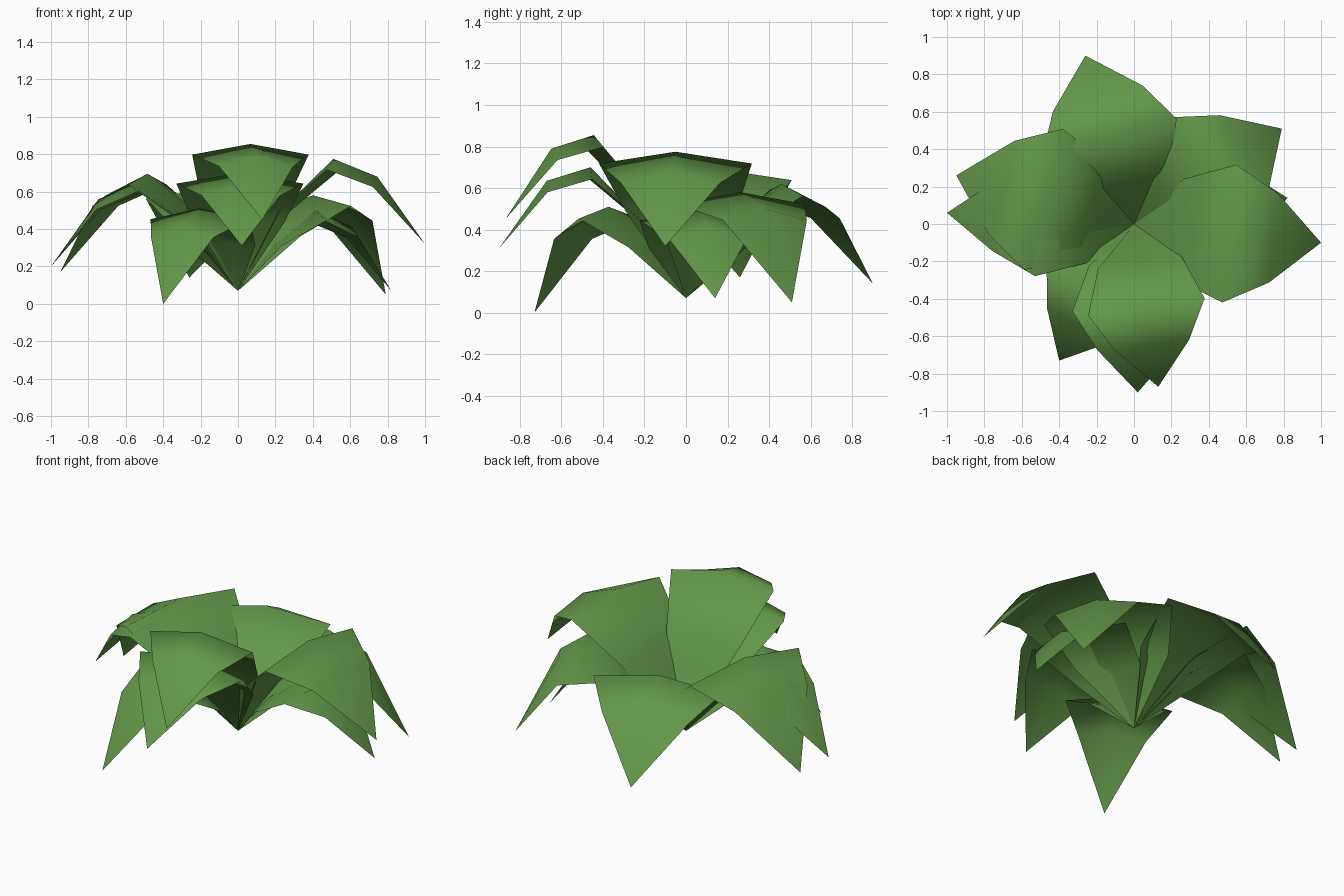
import bpy
from mathutils import Vector

cube = bpy.data.objects.get("Cube")
if cube:
    bpy.data.objects.remove(cube, do_unlink=True)

# Leaf green
green = bpy.data.materials.new("leaf_green")
green.use_nodes = True
colour = (0.125, 0.31, 0.066, 1)
green.diffuse_color = colour
shader = green.node_tree.nodes["Principled BSDF"]
shader.inputs["Base Color"].default_value = colour
shader.inputs["Roughness"].default_value = 0.8

ROOT = Vector((0, 0, 0.07))


def make_leaf(name, tip, crest, shoulder, wide, narrow):
    """Arching leaf: root point, three ribbed stations, drooping tip."""
    tip = Vector(tip)
    flat = Vector((tip.x, tip.y, 0))
    side = Vector((-tip.y, tip.x, 0)).normalized()
    # fraction along leaf, midrib height, half width, edge drop
    stations = [
        (0.24, crest * 0.64, wide * 0.72, 0.01),
        (0.51, crest, wide, 0.057),
        (0.745, shoulder, narrow, 0.055),
    ]
    verts = [ROOT]
    for along, height, half, drop in stations:
        mid = flat * along + Vector((0, 0, height))
        low = Vector((0, 0, drop))
        verts += [mid - side * half - low, mid, mid + side * half - low]
    verts.append(tip)
    last = len(verts) - 1

    faces = [(0, 1, 2), (0, 2, 3)]
    for row in range(len(stations) - 1):
        for col in (1, 2):
            a = row * 3 + col
            faces.append((a, a + 3, a + 4, a + 1))
    faces += [(last - 3, last, last - 2), (last - 2, last, last - 1)]

    mesh = bpy.data.meshes.new(name)
    mesh.from_pydata(verts, [], faces)
    mesh.materials.append(green)
    mesh.shade_smooth()
    leaf = bpy.data.objects.new(name, mesh)
    bpy.context.collection.objects.link(leaf)


# name, tip, crest height, shoulder height, half widths
leaves = [
    ("front_upper_leaf", (0.13, -0.87, 0.45), 0.855, 0.79, 0.315, 0.20),
    ("front_lower_leaf", (0.02, -0.90, 0.31), 0.70, 0.635, 0.34, 0.21),
    ("left_upper_leaf", (1.0, -0.10, 0.32), 0.775, 0.68, 0.37, 0.24),
    ("left_lower_leaf", (0.82, 0.14, 0.07), 0.50, 0.41, 0.30, 0.19),
    ("back_left_leaf", (0.79, 0.51, 0.05), 0.58, 0.50, 0.37, 0.24),
    ("back_leaf", (-0.26, 0.90, 0.14), 0.62, 0.51, 0.375, 0.25),
    ("right_upper_leaf", (-1.0, 0.06, 0.20), 0.66, 0.56, 0.31, 0.19),
    ("right_back_leaf", (-0.95, 0.26, 0.17), 0.695, 0.58, 0.39, 0.26),
    ("front_right_leaf", (-0.40, -0.73, 0.0), 0.51, 0.41, 0.30, 0.19),
]
for spec in leaves:
    make_leaf(*spec)
